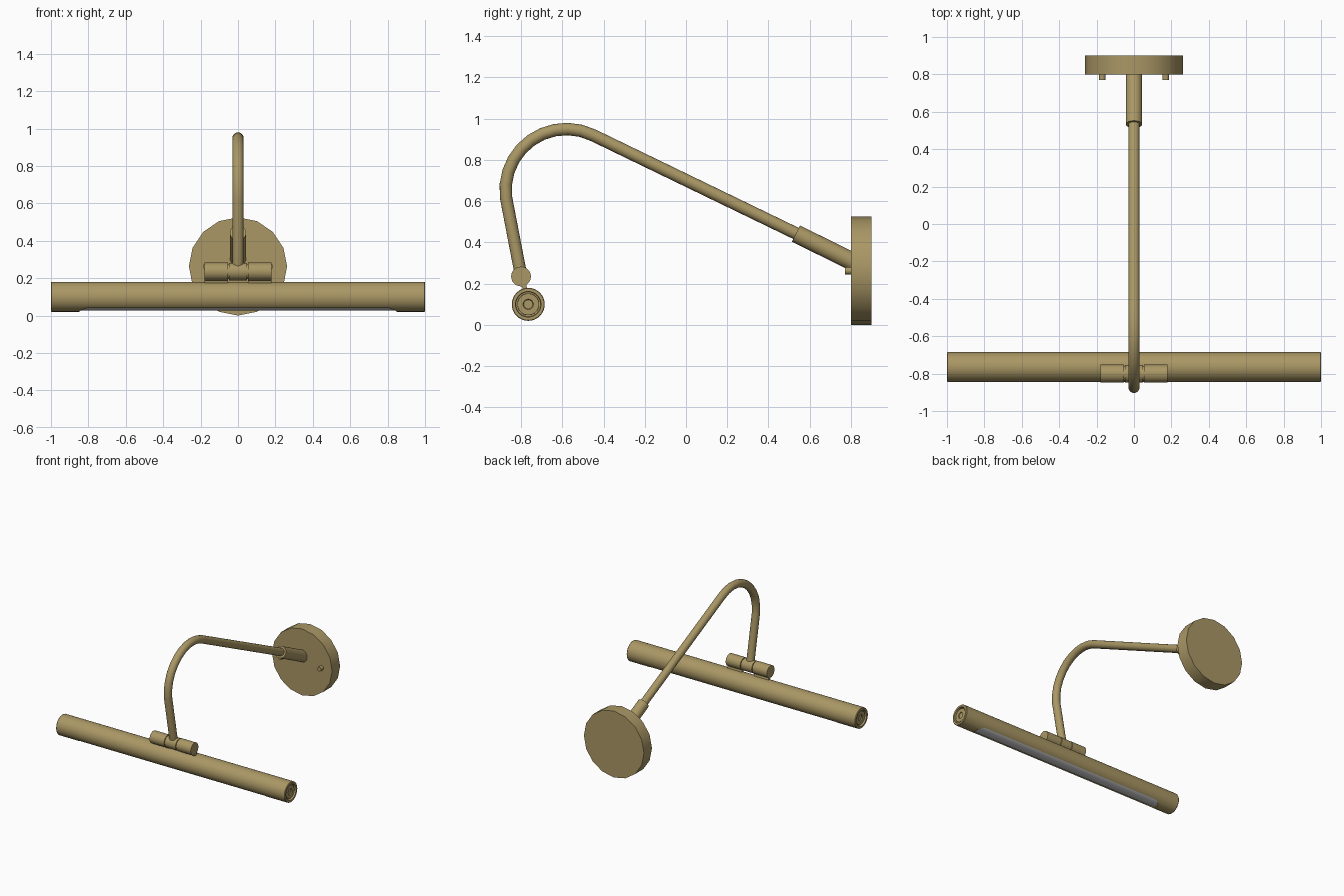
import bpy, bmesh
from math import sin, cos, pi, radians
from mathutils import Vector

if "Cube" in bpy.data.objects:
    bpy.data.objects.remove(bpy.data.objects["Cube"])

brass = bpy.data.materials.new("brass")
brass.diffuse_color = (0.40, 0.31, 0.13, 1)
brass.use_nodes = True
brass.node_tree.nodes["Principled BSDF"].inputs["Base Color"].default_value = brass.diffuse_color


def finish(obj, mat=brass):
    if mat:
        obj.data.materials.clear()
        obj.data.materials.append(mat)
    bpy.ops.object.select_all(action='DESELECT')
    obj.select_set(True)
    bpy.context.view_layer.objects.active = obj
    bpy.ops.object.shade_smooth_by_angle(angle=radians(35))
    return obj


def make(name, bm):
    bmesh.ops.recalc_face_normals(bm, faces=bm.faces)
    mesh = bpy.data.meshes.new(name)
    bm.to_mesh(mesh)
    bm.free()
    obj = bpy.data.objects.new(name, mesh)
    bpy.context.collection.objects.link(obj)
    return obj


def lathe(name, profile, origin, axis, sides=24):
    """Solid of revolution: profile is (distance along axis, radius)."""
    bm = bmesh.new()
    q = Vector(axis).to_track_quat('Z', 'Y')
    rings = []
    for t, r in profile:
        rings.append([bm.verts.new(Vector(origin) + q @ Vector(
            (r * cos(2 * pi * i / sides), r * sin(2 * pi * i / sides), t)))
            for i in range(sides)])
    for a, b in zip(rings, rings[1:]):
        for i in range(sides):
            j = (i + 1) % sides
            bm.faces.new((a[i], a[j], b[j], b[i]))
    bm.faces.new(rings[0])
    bm.faces.new(rings[-1])
    return make(name, bm)


def boolean(obj, cutter, op):
    mod = obj.modifiers.new("cut", 'BOOLEAN')
    mod.operation, mod.object, mod.solver = op, cutter, 'EXACT'
    bpy.context.view_layer.objects.active = obj
    bpy.ops.object.modifier_apply(modifier=mod.name)


# wall plate and its two screws
PZ = 0.2625
finish(lathe("wall_plate", [(0, 0.2625), (0.1, 0.2625)], (0, 0.8, PZ), (0, 1, 0), 16))
for s, side in ((-1, "left"), (1, "right")):
    finish(lathe("plate_screw_" + side, [(0, 0.018), (0.04, 0.018)],
                 (s * 0.17, 0.77, PZ), (0, 1, 0), 12))

# gooseneck arm: straight run, bend, drop to the hinge
tilt = radians(26.3)
cy, cz, R = -0.58, 0.655, 0.295
path = [(0.56, 0.431)]
a0, a1 = pi / 2 - tilt, radians(187)
path += [(cy + R * cos(a0 + (a1 - a0) * i / 10), cz + R * sin(a0 + (a1 - a0) * i / 10))
         for i in range(11)]
path.append((-0.80, 0.24))
curve = bpy.data.curves.new("arm", 'CURVE')
curve.dimensions = '3D'
curve.bevel_depth, curve.bevel_resolution, curve.use_fill_caps = 0.03, 6, True
spline = curve.splines.new('POLY')
spline.points.add(len(path) - 1)
for p, (y, z) in zip(spline.points, path):
    p.co = (0, y, z, 1)
arm = bpy.data.objects.new("arm", curve)
bpy.context.collection.objects.link(arm)
arm.select_set(True)
for o in bpy.context.view_layer.objects:
    o.select_set(o == arm)
bpy.context.view_layer.objects.active = arm
bpy.ops.object.convert(target='MESH')
finish(bpy.context.view_layer.objects.active)

# sleeve where the arm enters the plate
finish(lathe("arm_sleeve", [(0, 0.03), (0, 0.044), (0.32, 0.044)],
             (0, 0.533, 0.443), (0, cos(tilt), -sin(tilt)), 24))

# hinge barrel with narrow grooves either side of the knuckle
HY, HZ = -0.80, 0.235
finish(lathe("hinge_barrel",
             [(-0.18, 0.048), (-0.053, 0.048), (-0.053, 0.040), (-0.047, 0.040),
              (-0.047, 0.047), (0.047, 0.047), (0.047, 0.040), (0.053, 0.040),
              (0.053, 0.048), (0.18, 0.048)], (0, HY, HZ), (1, 0, 0)))

# small lugs joining the hinge to the lamp tube
TY, TZ = -0.765, 0.10
for s, side in ((-1, "left"), (1, "right")):
    bm = bmesh.new()
    bmesh.ops.create_cube(bm, size=1)
    bmesh.ops.scale(bm, vec=(0.127, 0.022, 0.05), verts=bm.verts)
    lug = make("hinge_lug_" + side, bm)
    lug.location = (s * 0.1165, -0.783, 0.182)
    lug.rotation_euler.x = radians(14.5)
    finish(lug)

# lamp tube with ringed, slightly recessed ends
end = [(0.985, 0.012), (0.985, 0.022), (0.992, 0.025), (0.992, 0.052), (0.982, 0.053),
       (0.982, 0.060), (1.0, 0.062), (1.0, 0.077), (0.996, 0.080)]
tube_profile = [(-t, r) for t, r in end] + end[::-1]
tube = lathe("lamp_tube", tube_profile, (0, TY, TZ), (1, 0, 0), 32)
diffuser = lathe("diffuser", [(-0.86, 0.073), (0.86, 0.073)], (0, TY, TZ), (1, 0, 0), 32)

# round-ended slot opening along the underside
W, L = 0.053, 0.85
bm = bmesh.new()
outline = []
for k in (0, 1):
    for i in range(13):
        a = -pi / 2 + pi * k + pi * i / 12
        outline.append(bm.verts.new(((1 - 2 * k) * (L - W) + W * cos(a),
                                     TY + W * sin(a), -0.05)))
base = bm.faces.new(outline)
ext = bmesh.ops.extrude_face_region(bm, geom=[base])
for v in ext["geom"]:
    if isinstance(v, bmesh.types.BMVert):
        v.co.z = 0.06
slot = make("slot_cutter", bm)
boolean(tube, slot, 'DIFFERENCE')
boolean(diffuser, slot, 'INTERSECT')
bpy.data.objects.remove(slot)
finish(tube)
finish(diffuser, None)
